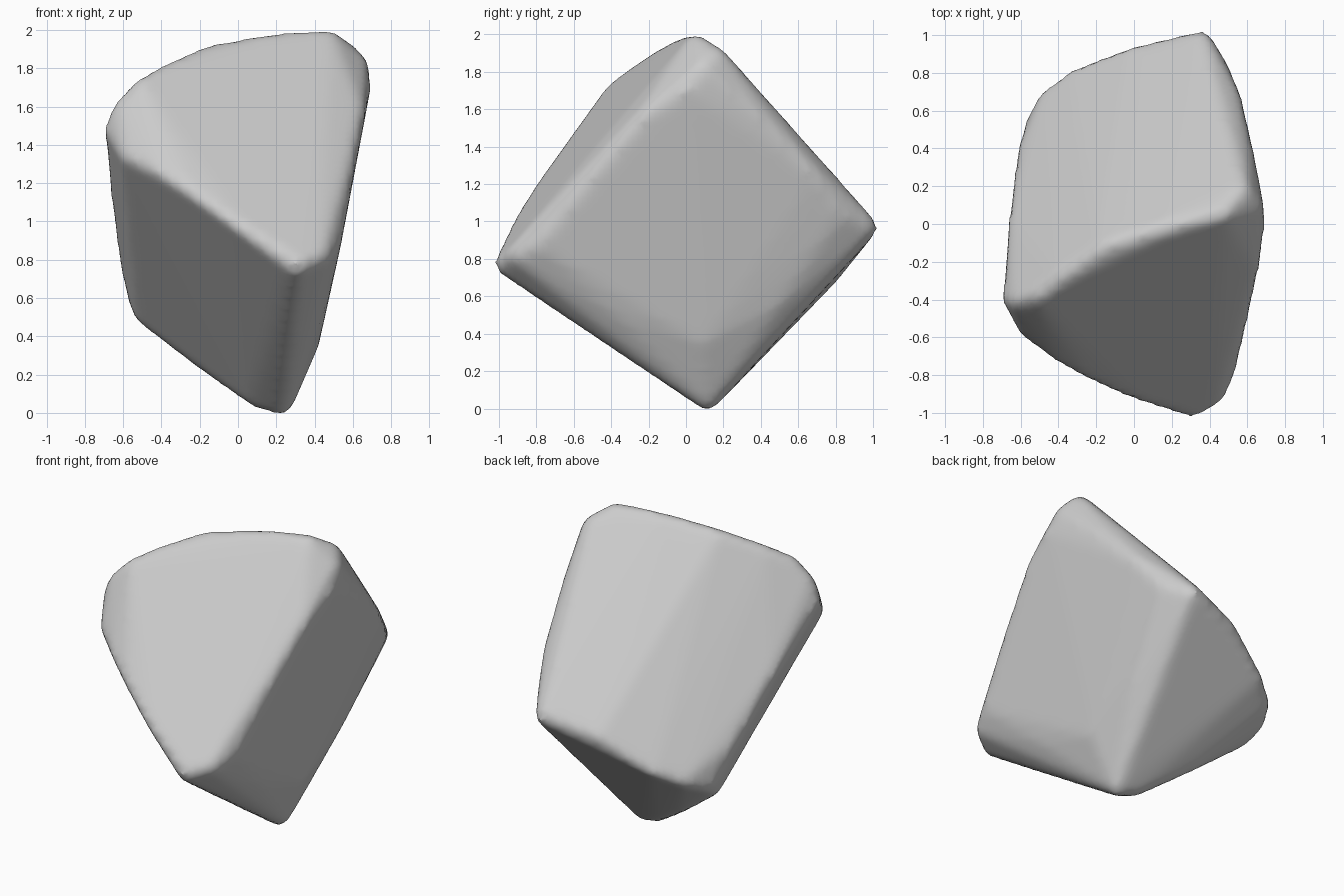
import bpy, bmesh
from mathutils import Vector

cube = bpy.data.objects.get("Cube")
if cube:
    bpy.data.objects.remove(cube)

CENTRE = Vector((0, 0, 0.95))
# Corner and edge points of a wedge-shaped boulder, grouped by rounding radius
POINTS = {
    0.07: [
        (0.33, -1.02, 0.76), (0.45, -0.95, 0.81), (0.51, -0.82, 0.88),   # front tip
        (0.66, 0.1, 1.86), (0.67, 0.0, 1.74), (0.5, 0.06, 1.99),         # top
        (0.6, 0.17, 1.92), (0.61, 0.4, 1.6), (0.54, 0.72, 1.26),         # back ridge
        (0.59, -0.5, 1.3), (0.65, -0.2, 1.62),                           # front ridge
        (0.38, 1.02, 0.97), (0.47, 0.87, 1.04),                          # back tip
        (0.24, 0.12, -0.01), (0.12, 0.15, 0.02),                         # foot
    ],
    0.06: [
        (0.4, 0.1, 0.32), (0.51, 0.0, 0.8), (0.56, 0.05, 1.15),          # broad side swell
        (0.42, -0.4, 0.48), (0.4, 0.52, 0.54),
        (-0.53, -0.4, 1.73), (-0.4, -0.3, 1.81), (-0.15, -0.13, 1.92),   # upper ridge
        (0.2, -0.02, 1.98),
        (-0.68, -0.42, 1.51), (-0.64, -0.43, 1.61), (-0.6, -0.58, 1.37), # upper narrow end
        (-0.665, 0.0, 1.17), (-0.61, 0.4, 0.78),                         # narrow edge
        (-0.48, 0.7, 0.62), (-0.55, 0.57, 0.56), (-0.52, 0.46, 0.48),    # lower narrow end
    ],
    0.04: [
        (-0.42, -0.72, 1.27), (-0.25, -0.82, 1.16), (0.0, -0.93, 0.98),  # lower front ridge
        (0.0, 0.94, 0.89), (-0.32, 0.82, 0.7),                           # back ridge
        (-0.2, 0.33, 0.23),                                              # underside ridge
    ],
}

# Wrap small spheres in one convex skin
bm = bmesh.new()
for radius, spots in POINTS.items():
    for spot in spots:
        p = Vector(spot)
        p += (CENTRE - p).normalized() * radius
        ball = bmesh.ops.create_icosphere(bm, subdivisions=2, radius=radius)
        bmesh.ops.translate(bm, verts=ball["verts"], vec=p)
skin = bmesh.ops.convex_hull(bm, input=bm.verts[:])
junk = {g for g in skin["geom_interior"] + skin["geom_unused"] if isinstance(g, bmesh.types.BMVert)}
bmesh.ops.delete(bm, geom=list(junk), context='VERTS')
hull_faces = {g for g in skin["geom"] if isinstance(g, bmesh.types.BMFace)}
bmesh.ops.delete(bm, geom=[f for f in bm.faces if f not in hull_faces], context='FACES')
bmesh.ops.recalc_face_normals(bm, faces=bm.faces[:])
mesh = bpy.data.meshes.new("boulder")
bm.to_mesh(mesh)
bm.free()
rock = bpy.data.objects.new("boulder", mesh)
bpy.context.collection.objects.link(rock)
bpy.context.view_layer.objects.active = rock
rock.select_set(True)

# Even out the surface and soften the worn edges
remesh = rock.modifiers.new("even", 'REMESH')
remesh.mode = 'VOXEL'
remesh.voxel_size = 0.03
soften = rock.modifiers.new("soften", 'SMOOTH')
soften.factor = 0.5
soften.iterations = 6
for name in ("even", "soften"):
    bpy.ops.object.modifier_apply(modifier=name)
bpy.ops.object.shade_smooth()

# Stand it on the ground
rock.location.z = -min(v.co.z for v in rock.data.vertices)

# Plain stone colour
stone = bpy.data.materials.new("stone_grey")
stone.use_nodes = True
colour = (0.6, 0.6, 0.6, 1)
stone.diffuse_color = colour
stone.node_tree.nodes["Principled BSDF"].inputs["Base Color"].default_value = colour
rock.data.materials.clear()
rock.data.materials.append(stone)
